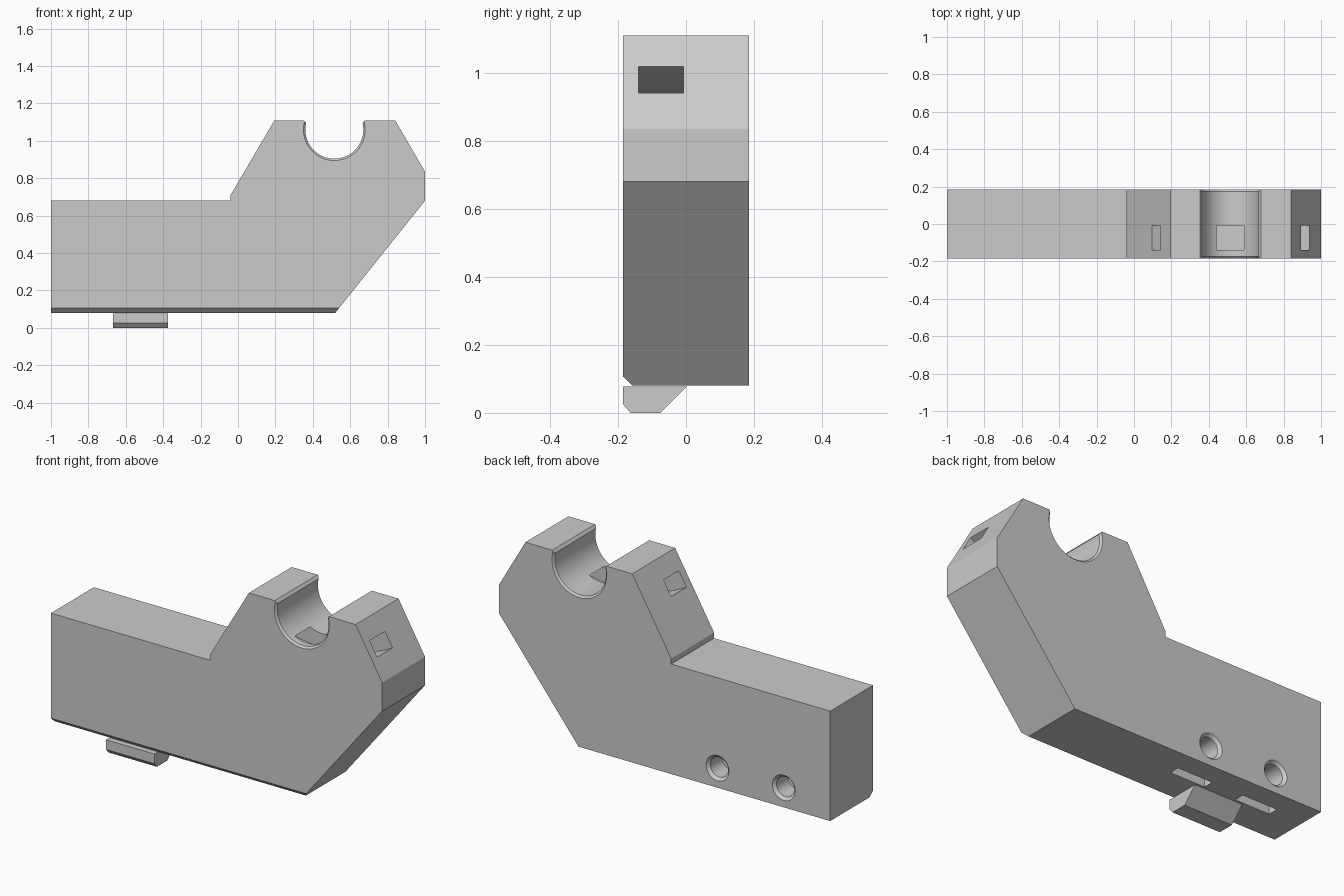
import bpy, bmesh
from math import sin, cos, pi, radians

cube = bpy.data.objects.get("Cube")
if cube:
    bpy.data.objects.remove(cube, do_unlink=True)

grey = bpy.data.materials.new("plain grey")
grey.use_nodes = True
colour = (0.6, 0.6, 0.6, 1)
grey.diffuse_color = colour
grey.node_tree.nodes["Principled BSDF"].inputs["Base Color"].default_value = colour


def loft(name, rings):
    """Closed solid through rings of equal point count."""
    bm = bmesh.new()
    loops = [[bm.verts.new(p) for p in ring] for ring in rings]
    n = len(loops[0])
    for a, b in zip(loops, loops[1:]):
        for i in range(n):
            bm.faces.new((a[i], a[(i + 1) % n], b[(i + 1) % n], b[i]))
    bm.faces.new(loops[0])
    bm.faces.new(loops[-1])
    bmesh.ops.recalc_face_normals(bm, faces=bm.faces)
    mesh = bpy.data.meshes.new(name)
    bm.to_mesh(mesh)
    bm.free()
    mesh.materials.append(grey)
    ob = bpy.data.objects.new(name, mesh)
    bpy.context.collection.objects.link(ob)
    return ob


def prism_y(name, outline, y0, y1):
    return loft(name, [[(x, y, z) for x, z in outline] for y in (y0, y1)])


def prism_x(name, outline, x0, x1):
    return loft(name, [[(x, y, z) for y, z in outline] for x in (x0, x1)])


def turned(name, cx, cz, sections, n=64):
    """Round solid along y from (y, radius) sections."""
    return loft(name, [[(cx + r * cos(2 * pi * i / n), y, cz + r * sin(2 * pi * i / n))
                        for i in range(n)] for y, r in sections])


def cut(target, cutter):
    mod = target.modifiers.new("cut", "BOOLEAN")
    mod.operation = "DIFFERENCE"
    mod.solver = "EXACT"
    mod.object = cutter
    cutter.hide_render = True
    bpy.context.view_layer.objects.active = target
    bpy.ops.object.modifier_apply(modifier=mod.name)
    bpy.data.objects.remove(cutter, do_unlink=True)


H = 0.185      # half thickness
BX, BZ = 0.515, 1.06   # cradle centre

# Main body
body = prism_y("body", [(-1, 0.08), (0.52, 0.08), (1, 0.68), (1, 0.835), (0.84, 1.11),
                        (0.195, 1.11), (-0.04, 0.71), (-0.04, 0.68), (-1, 0.68)], -H, H)

# Bevel along the lower front edge
cut(body, prism_x("edge_cutter", [(-H - 0.03, 0.135), (-H - 0.03, 0.05), (-0.125, 0.05)], -1.2, 1.2))

# Open round cradle with bevelled rims
cut(body, turned("cradle_cutter", BX, BZ, [(-H - 0.01, 0.175), (-H + 0.01, 0.155),
                                           (H - 0.01, 0.155), (H + 0.01, 0.175)], 96))
cut(body, prism_y("lip_cutter", [(BX - 0.147, 1.06), (BX + 0.147, 1.06), (BX + 0.147, 1.09),
                                 (BX + 0.165, 1.112), (BX + 0.165, 1.2), (BX - 0.165, 1.2),
                                 (BX - 0.165, 1.112), (BX - 0.147, 1.09)], -0.3, 0.3))

# Curved strap channel running beneath the cradle
angles = [radians(-40 + 80 * i / 40) for i in range(41)]
arc = lambda r, steps: [(BX + r * sin(a), 1.69 + -r * cos(a)) for a in steps]
cut(body, prism_y("strap_cutter", arc(0.77, angles) + arc(0.86, angles[::-1]), -0.14, -0.007))

# Bolt holes from the back, each with a nut slot opening below
for x in (-0.72, -0.32):
    z = 0.187
    cut(body, turned("bolt_cutter", x, z, [(-0.12, 0.054), (H - 0.015, 0.054),
                                           (H, 0.069), (H + 0.01, 0.079)], 48))
    cut(body, prism_y("nut_cutter", [(x - 0.105, 0), (x + 0.105, 0), (x + 0.105, z + 0.06),
                                     (x, z + 0.12), (x - 0.105, z + 0.06)], 0.012, 0.068))

# Locating tab under the body
tab = prism_x("locating_tab", [(-H, 0.078), (-H, 0.025), (-0.163, 0), (-0.075, 0), (0.003, 0.078)],
              -0.667, -0.375)

# Smooth the round surfaces only
bpy.ops.object.select_all(action="DESELECT")
body.select_set(True)
bpy.context.view_layer.objects.active = body
bpy.ops.object.shade_smooth_by_angle(angle=radians(25))
